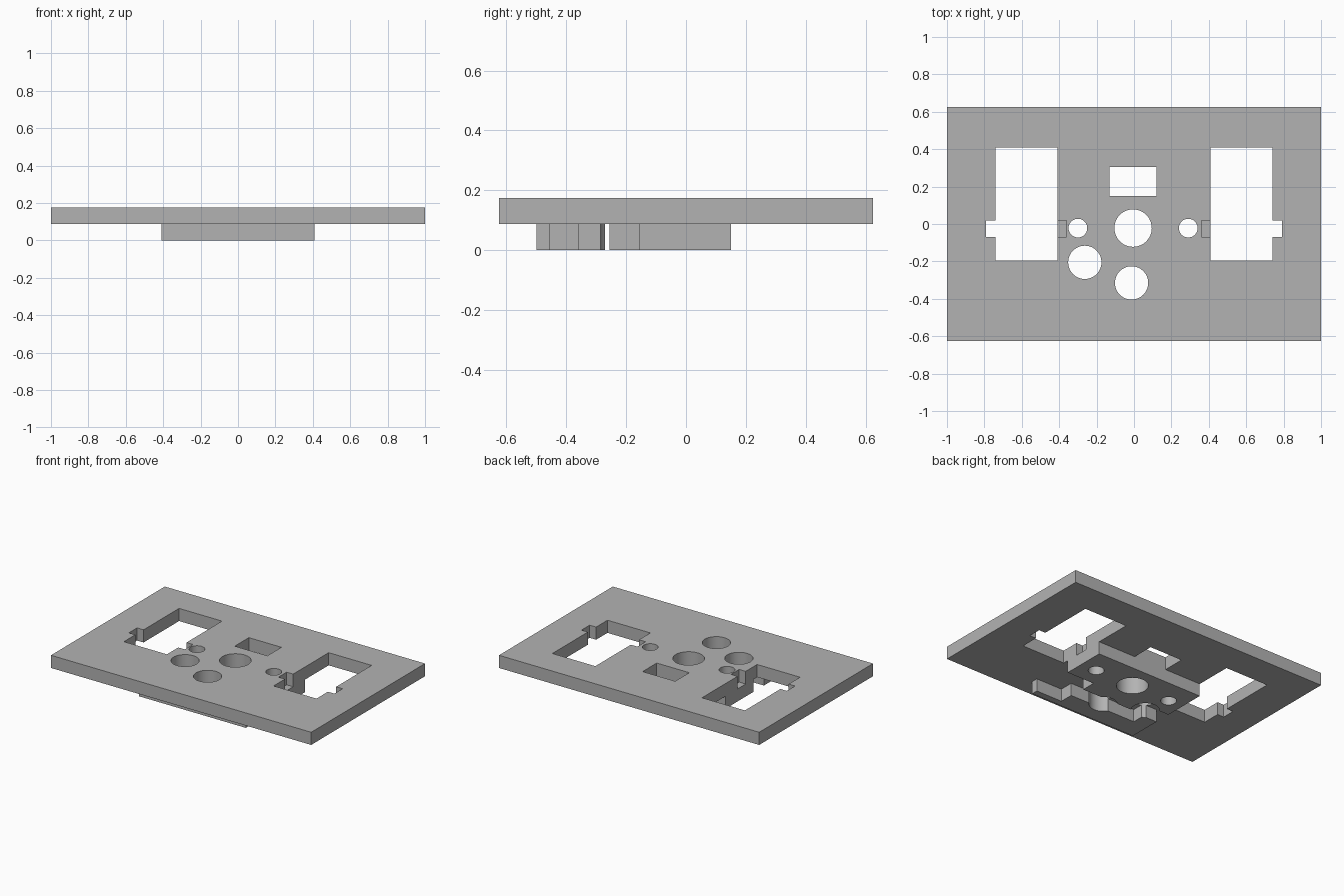
import bpy, bmesh, math

if "Cube" in bpy.data.objects:
    bpy.data.objects.remove(bpy.data.objects["Cube"], do_unlink=True)

grey = bpy.data.materials.new("plain_grey")
grey.use_nodes = True
colour = (0.45, 0.45, 0.45, 1)
grey.diffuse_color = colour
grey.node_tree.nodes["Principled BSDF"].inputs["Base Color"].default_value = colour

TOP, MID = 0.175, 0.087


def rect(x0, y0, x1, y1):
    return [(x0, y0), (x1, y0), (x1, y1), (x0, y1)]


def circle(cx, cy, r, n=48):
    return [(cx + r * math.cos(math.tau * i / n), cy + r * math.sin(math.tau * i / n))
            for i in range(n)]


def prisms(name, outlines, z0, z1):
    """Extrude counter-clockwise outlines between two heights."""
    bm = bmesh.new()
    for outline in outlines:
        face = bm.faces.new([bm.verts.new((x, y, z0)) for x, y in outline])
        ext = bmesh.ops.extrude_face_region(bm, geom=[face])
        for v in ext["geom"]:
            if isinstance(v, bmesh.types.BMVert):
                v.co.z = z1
    bmesh.ops.recalc_face_normals(bm, faces=bm.faces)
    mesh = bpy.data.meshes.new(name)
    bm.to_mesh(mesh)
    bm.free()
    mesh.materials.append(grey)
    obj = bpy.data.objects.new(name, mesh)
    bpy.context.collection.objects.link(obj)
    return obj


def cut(obj, outlines):
    """Cut straight openings through a part."""
    cutter = prisms("cutter", outlines, -0.1, 0.3)
    cutter.hide_render = True
    mod = obj.modifiers.new("openings", "BOOLEAN")
    mod.operation, mod.solver, mod.object = "DIFFERENCE", "EXACT", cutter
    bpy.context.view_layer.objects.active = obj
    bpy.ops.object.modifier_apply(modifier=mod.name)
    bpy.data.objects.remove(cutter, do_unlink=True)


# Round holes through the plate and the parts beneath it
round_holes = [circle(-0.005, -0.022, 0.1), circle(-0.3, -0.022, 0.05),
               circle(0.29, -0.022, 0.05), circle(-0.263, -0.205, 0.089),
               circle(-0.013, -0.315, 0.089)]

# Large side windows with a small notch on each side
window = [(0.41, -0.195), (0.74, -0.195), (0.74, -0.07), (0.79, -0.07),
          (0.79, 0.02), (0.74, 0.02), (0.74, 0.41), (0.41, 0.41),
          (0.41, 0.02), (0.36, 0.02), (0.36, -0.07), (0.41, -0.07)]
mirrored = [(-x, y) for x, y in reversed(window)]

plate = prisms("top_plate", [rect(-1, -0.625, 1, 0.625)], MID, TOP)
cut(plate, round_holes + [window, mirrored, rect(-0.13, 0.15, 0.12, 0.305)])

# Main block under the plate, narrower towards the front
main = prisms("main_block", [[(-0.2, -0.255), (0.2, -0.255), (0.2, -0.155),
                              (0.41, -0.155), (0.41, 0.15), (-0.41, 0.15),
                              (-0.41, -0.155), (-0.2, -0.155)]], 0, MID)
cut(main, round_holes)

# Stepped front rail with one raised end
rail = prisms("front_rail", [[(-0.41, -0.5), (0.41, -0.5), (0.41, -0.455),
                              (0.21, -0.455), (0.21, -0.36), (-0.3, -0.36),
                              (-0.3, -0.27), (-0.41, -0.27)]], 0, MID)
cut(rail, round_holes)

# Smooth hole walls, sharp corners
bpy.ops.object.select_all(action="DESELECT")
for part in (plate, main, rail):
    part.select_set(True)
bpy.context.view_layer.objects.active = plate
bpy.ops.object.shade_smooth_by_angle(angle=math.radians(30))
